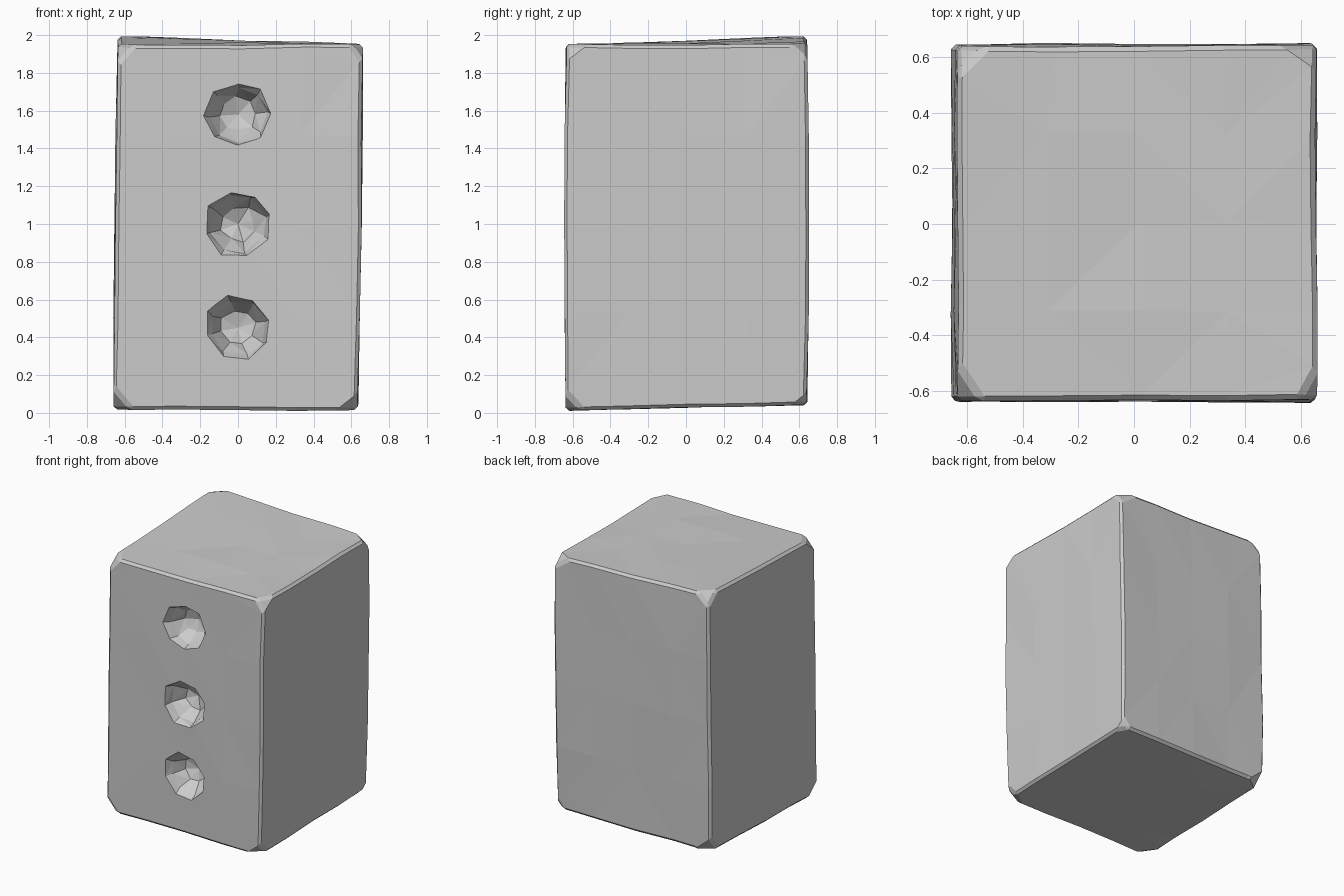
import bpy, bmesh, random
from math import cos, sin, pi
from mathutils import Vector

random.seed(4)
if "Cube" in bpy.data.objects:
    bpy.data.objects.remove(bpy.data.objects["Cube"], do_unlink=True)


def make_object(name, bm):
    bmesh.ops.recalc_face_normals(bm, faces=bm.faces)
    mesh = bpy.data.meshes.new(name)
    bm.to_mesh(mesh)
    bm.free()
    obj = bpy.data.objects.new(name, mesh)
    bpy.context.collection.objects.link(obj)
    return obj


def wobble(amount):
    return Vector([random.uniform(-amount, amount) for _ in range(3)])


# Stone block: a subdivided cube, leaning and slightly bulging
bm = bmesh.new()
bmesh.ops.create_cube(bm, size=2)
bmesh.ops.subdivide_edges(bm, edges=bm.edges[:], cuts=3, use_grid_fill=True)
for v in bm.verts:
    u, w, h = v.co
    top, left, back = (h + 1) / 2, (1 - u) / 2, (w + 1) / 2
    bulge = 1 + 0.012 * (1 - h * h)
    floor = 0.015 + 0.03 * back
    roof = 1.95 + 0.05 * left * back
    v.co = Vector((0.645 * u * bulge + 0.012 * h,
                   0.637 * w * bulge + 0.003,
                   floor + (roof - floor) * top)) + wobble(0.005)

# Chipped corners
corners = [Vector((x, y, z)) for x in (-1, 1) for y in (-1, 1) for z in (-1, 1)]
for normal in corners:
    tip = max(bm.verts, key=lambda v: v.co.dot(normal)).co.copy()
    direction = (normal + wobble(0.35)).normalized()
    point = tip - direction * random.uniform(0.035, 0.065)
    cut = bmesh.ops.bisect_plane(
        bm, geom=bm.verts[:] + bm.edges[:] + bm.faces[:],
        plane_co=point, plane_no=direction, clear_outer=True)
    rim = [e for e in cut["geom_cut"] if isinstance(e, bmesh.types.BMEdge)]
    bmesh.ops.holes_fill(bm, edges=rim, sides=0)
bmesh.ops.triangulate(bm, faces=bm.faces[:])
block = make_object("stone_block", bm)

# Worn edges
bevel = block.modifiers.new("worn_edges", "BEVEL")
bevel.width = 0.018
bevel.segments = 1
bevel.limit_method = "ANGLE"
bevel.angle_limit = 0.9

# Cutters for the three faceted hollows in the front: radius, depth
BOWL = [(0.2, -0.08), (0.175, 0), (0.15, 0.06), (0.09, 0.14)]
SIDES = 8
cutters = []
for label, z in (("lower", 0.45), ("middle", 1.0), ("upper", 1.58)):
    bm = bmesh.new()
    turn = random.uniform(0, pi / 4)
    rings = []
    for radius, depth in BOWL:
        ring = []
        for i in range(SIDES):
            a = turn + i * 2 * pi / SIDES
            spot = Vector((radius * cos(a), depth - 0.64, z + radius * sin(a)))
            ring.append(bm.verts.new(spot + wobble(0.012)))
        rings.append(ring)
    bottom = bm.verts.new((0, -0.47, z))
    for i in range(SIDES):
        j = (i + 1) % SIDES
        for a, b in zip(rings, rings[1:]):
            bm.faces.new((a[i], a[j], b[j], b[i]))
        bm.faces.new((rings[-1][i], rings[-1][j], bottom))
    bm.faces.new(rings[0])
    bmesh.ops.triangulate(bm, faces=bm.faces[:])
    cutter = make_object(label + "_hollow_cutter", bm)
    cutter.hide_render = True
    cutters.append(cutter)
    boolean = block.modifiers.new(label + "_hollow", "BOOLEAN")
    boolean.operation = "DIFFERENCE"
    boolean.solver = "EXACT"
    boolean.object = cutter

# Carve the hollows, then drop the cutters
bpy.context.view_layer.objects.active = block
block.select_set(True)
for name in [m.name for m in block.modifiers]:
    bpy.ops.object.modifier_apply(modifier=name)
for cutter in cutters:
    bpy.data.objects.remove(cutter, do_unlink=True)
bpy.ops.object.shade_flat()
